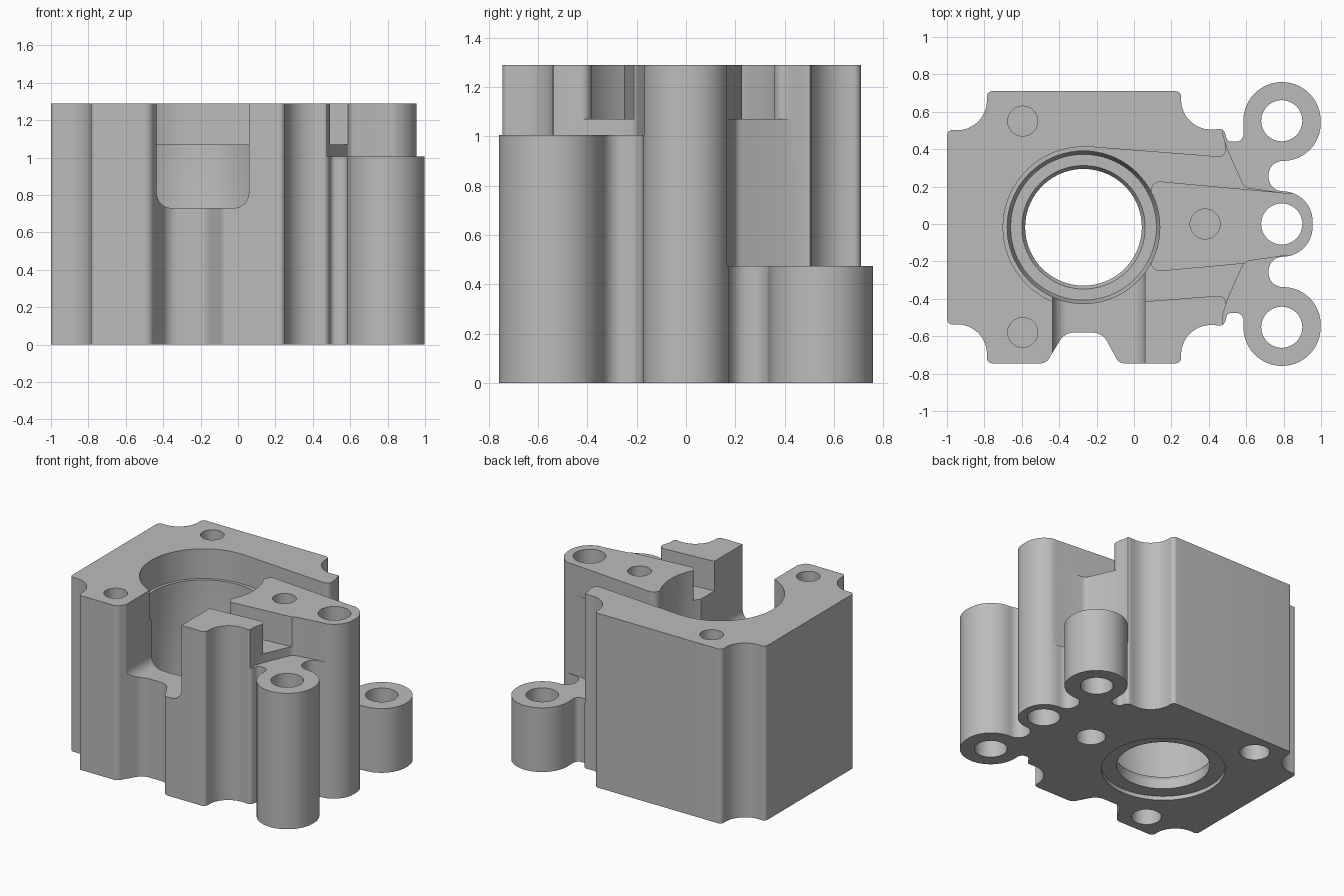
import bpy, bmesh, math
from mathutils import Vector

if "Cube" in bpy.data.objects:
    bpy.data.objects.remove(bpy.data.objects["Cube"])

TOP, OVER = 1.29, 1.5
MID = -0.0175           # y of the body's own centre line
BORE_X = -0.27


def rounded(points, steps=12):
    """Turn (x, y, radius) corners into a filleted outline."""
    out = []
    n = len(points)
    for i, p in enumerate(points):
        c = Vector(p[:2])
        r = p[2] if len(p) > 2 else 0
        a = (Vector(points[i - 1][:2]) - c).normalized()
        b = (Vector(points[(i + 1) % n][:2]) - c).normalized()
        if r == 0:
            new = [c]
        else:
            half = a.angle(b) / 2
            centre = c + (a + b).normalized() * (r / math.sin(half))
            start = c + a * (r / math.tan(half)) - centre
            end = c + b * (r / math.tan(half)) - centre
            sweep = start.angle_signed(end)
            a0 = math.atan2(start.y, start.x)
            new = [centre + r * Vector((math.cos(a0 - sweep * k / steps),
                                        math.sin(a0 - sweep * k / steps)))
                   for k in range(steps + 1)]
        for v in new:
            if not out or (v - out[-1]).length > 0.002:
                out.append(v)
    if (out[0] - out[-1]).length < 0.002:
        out.pop()
    return out


def mirrored(points, mid):
    return [(p[0], 2 * mid - p[1], *p[2:]) for p in reversed(points)]


def make_object(name, bm):
    bmesh.ops.recalc_face_normals(bm, faces=bm.faces)
    mesh = bpy.data.meshes.new(name)
    bm.to_mesh(mesh)
    bm.free()
    obj = bpy.data.objects.new(name, mesh)
    bpy.context.collection.objects.link(obj)
    return obj


def prism(name, outline, z0, z1, chamfer=0, upright=False):
    """Extrude an outline along z, or along y when upright."""
    bm = bmesh.new()
    place = (lambda v, h: (v.x, h, v.y)) if upright else (lambda v, h: (v.x, v.y, h))
    base = bm.faces.new([bm.verts.new(place(v, z0)) for v in outline])
    ext = bmesh.ops.extrude_face_region(bm, geom=[base], use_keep_orig=True)
    lift = Vector((0, z1 - z0, 0)) if upright else Vector((0, 0, z1 - z0))
    bmesh.ops.translate(bm, vec=lift, verts=[g for g in ext["geom"] if isinstance(g, bmesh.types.BMVert)])
    bmesh.ops.recalc_face_normals(bm, faces=bm.faces)
    if chamfer:
        rim = list(base.verts)
        bmesh.ops.inset_region(bm, faces=[base], thickness=chamfer, use_even_offset=True)
        for v in rim:
            if v not in base.verts:
                v.co.z += chamfer
        for v in base.verts:
            v.co.z = z0
    return make_object(name, bm)


def circle(x, y, r, n=48):
    return [Vector((x + r * math.cos(math.tau * k / n), y + r * math.sin(math.tau * k / n)))
            for k in range(n)]


def lathe(name, x, y, profile, n=72):
    bm = bmesh.new()
    rings = [[bm.verts.new((v.x, v.y, z)) for v in circle(x, y, r, n)] for r, z in profile]
    for lo, hi in zip(rings, rings[1:]):
        for k in range(n):
            bm.faces.new((lo[k], lo[(k + 1) % n], hi[(k + 1) % n], hi[k]))
    bm.faces.new(rings[0])
    bm.faces.new(rings[-1])
    return make_object(name, bm)


# Full plan outline: scalloped body, webs and three round lugs
body_half = [(-1, 0.505, 0.03), (-0.77, 0.485, 0.16), (-0.79, 0.71, 0.03),
             (0.255, 0.71, 0.03), (0.235, 0.49, 0.16), (0.48, 0.51, 0.03),
             (0.5, 0.44, 0.03), (0.585, 0.44, 0.04)]
lug_half = [(0.583, 0.759, 0.207), (0.998, 0.759, 0.207), (0.998, 0.343, 0.2),
            (0.72, 0.335, 0.075), (0.72, 0.18, 0.075), (0.955, 0.165, 0.16)]
front_scallop = [(-0.08, -0.745, 0.05), (-0.17, -0.58, 0.09),
                 (-0.37, -0.58, 0.09), (-0.47, -0.745, 0.05)]
body_front = mirrored(body_half, MID)
outline = (body_half + lug_half + mirrored(lug_half, 0)
           + body_front[:5] + front_scallop + body_front[5:])
housing = prism("housing", rounded(outline), 0, TOP, chamfer=0.012)

cutters = []

# Space above the two outer lugs, which stop at different heights
lug_space = [(0.475, 0.9), (0.475, 0.48), (0.5, 0.4), (0.59, 0.197, 0.05),
             (0.8, 0.166), (1.1, 0.166), (1.1, 0.9)]
cutters.append(prism("back_lug_space", rounded(lug_space), 0.475, OVER))
cutters.append(prism("front_lug_space", rounded(mirrored(lug_space, -0.002)), 1.005, OVER))

# Shallow pocket round the bore and both sides of the central arm
pocket_half = [(-0.24, MID + 0.43), (0.497, 0.355, 0.04), (0.478, 0.52),
               (0.7, 0.52), (0.8, 0.167), (0.09, 0.232, 0.05)]
arc = [(BORE_X + 0.43 * math.cos(a), MID + 0.43 * math.sin(a))
       for a in (math.pi * (0.5 + k / 36) for k in range(1, 36))]
pocket = pocket_half + mirrored(pocket_half, MID + 0.005) + arc[::-1]
cutters.append(prism("pocket", rounded(pocket), 1.07, OVER))

# Stepped main bore
cutters.append(lathe("bore", BORE_X, MID, [
    (0.415, -0.1), (0.415, 0.03), (0.312, 0.03), (0.312, 0.1), (0.33, 0.13),
    (0.39, 0.13), (0.408, 0.18), (0.408, OVER)]))

# Round-bottomed window through the front wall
window = [(-0.435, 0.73, 0.08), (0.058, 0.73, 0.08), (0.058, OVER), (-0.435, OVER)]
cutters.append(prism("front_window", rounded(window), -0.9, -0.2, upright=True))

# Through holes in the lugs, blind bolt holes in the body
for y in (-0.552, 0, 0.552):
    cutters.append(prism("lug_hole", circle(0.79, y, 0.11), -0.1, OVER))
for x, y in ((-0.595, 0.55), (-0.595, -0.58), (0.38, 0)):
    cutters.append(prism("bolt_hole", circle(x, y, 0.08), 0.95, OVER))
    cutters.append(prism("dowel_hole", circle(x, y, 0.1), -0.1, 0.3))

bpy.ops.object.select_all(action="DESELECT")
bpy.context.view_layer.objects.active = housing
housing.select_set(True)
for cutter in cutters:
    cutter.hide_render = True
    mod = housing.modifiers.new(cutter.name, "BOOLEAN")
    mod.operation = "DIFFERENCE"
    mod.solver = "EXACT"
    mod.object = cutter
    bpy.ops.object.modifier_apply(modifier=mod.name)
    bpy.data.objects.remove(cutter)

# Plain grey metal
metal = bpy.data.materials.new("grey_metal")
metal.use_nodes = True
grey = (0.5, 0.5, 0.5, 1)
metal.diffuse_color = grey
metal.node_tree.nodes["Principled BSDF"].inputs["Base Color"].default_value = grey
housing.data.materials.clear()
housing.data.materials.append(metal)
bpy.ops.object.shade_smooth_by_angle(angle=math.radians(25))
